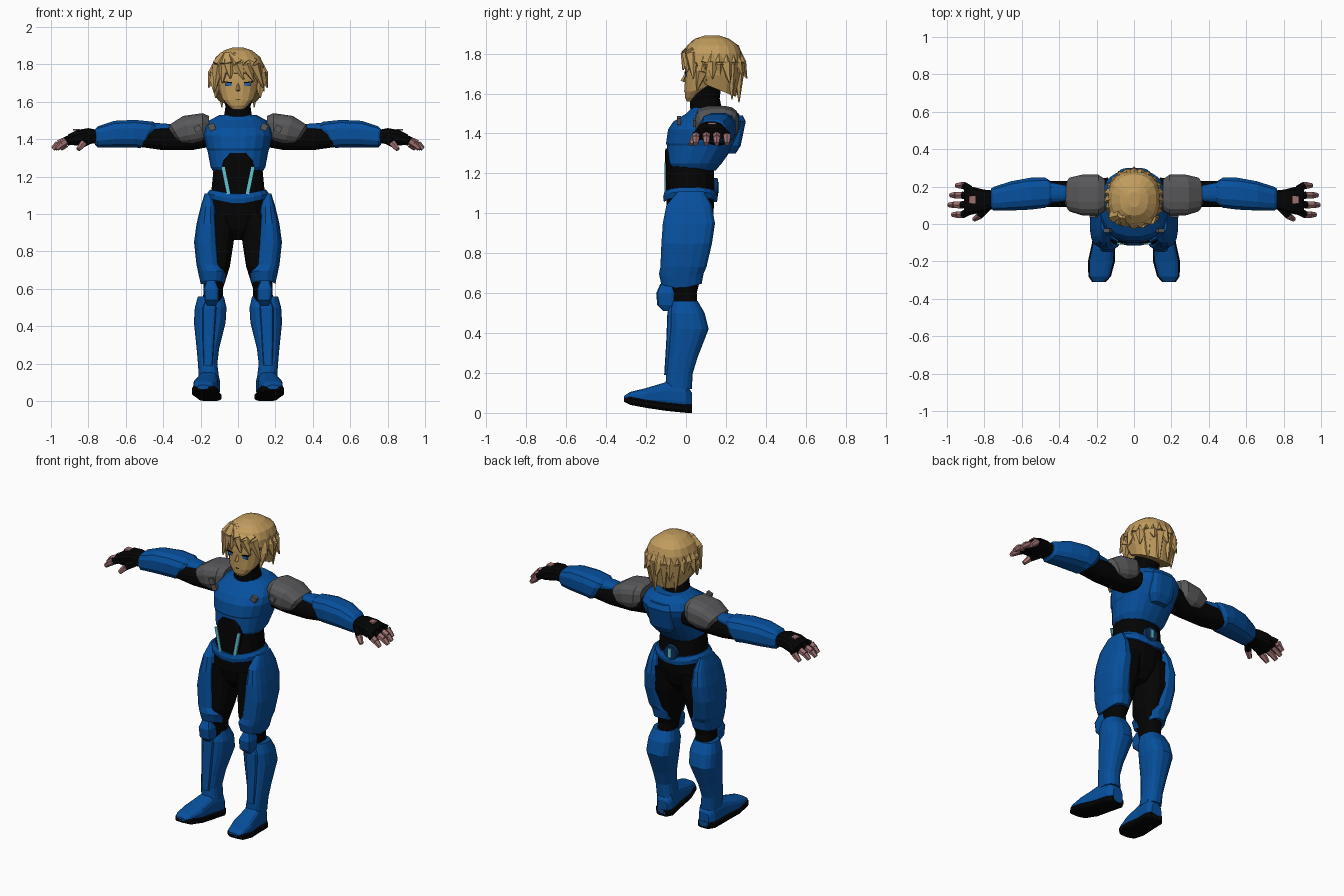
import bpy
import bmesh
import math
from mathutils import Matrix, Vector

default_cube = bpy.data.objects.get("Cube")
if default_cube:
    bpy.data.objects.remove(default_cube, do_unlink=True)


def material(name, red, green, blue):
    mat = bpy.data.materials.new(name)
    mat.use_nodes = True
    colour = (red, green, blue, 1)
    mat.diffuse_color = colour
    shader = next(n for n in mat.node_tree.nodes if n.type == "BSDF_PRINCIPLED")
    shader.inputs["Base Color"].default_value = colour
    shader.inputs["Roughness"].default_value = .8
    return mat


BLUE = material("armour blue", .002, .08, .34)
NAVY = material("dark blue", .004, .03, .11)
BLACK = material("suit black", .0012, .0012, .0012)
GREY = material("pad grey", .1, .1, .105)
GOLD = material("golden tan", .53, .33, .11)
SKIN = material("finger skin", .34, .16, .16)
CYAN = material("light cyan", .12, .55, .65)
IRIS = material("eye blue", .02, .12, .45)


def finish(name, bm, mat, mirror):
    """Turn a bmesh into a flat shaded object, mirrored over x when paired."""
    bmesh.ops.recalc_face_normals(bm, faces=bm.faces[:])
    mesh = bpy.data.meshes.new(name)
    bm.to_mesh(mesh)
    bm.free()
    mesh.materials.append(mat)
    obj = bpy.data.objects.new(name, mesh)
    bpy.context.collection.objects.link(obj)
    if mirror:
        obj.modifiers.new("Mirror", "MIRROR")


def loft(name, axis, rings, mat, power=2.4, sides=16, mirror=False, bend=None):
    """Skin rounded sections; each ring is (position, a_min, a_max, b_min, b_max)."""
    bm = bmesh.new()
    loops = []
    for t, a_min, a_max, b_min, b_max in rings:
        loop = []
        for i in range(sides):
            angle = math.tau * (i + .5) / sides
            c, s = math.cos(angle), math.sin(angle)
            c = math.copysign(abs(c) ** (2 / power), c)
            s = math.copysign(abs(s) ** (2 / power), s)
            a = (a_min + a_max) / 2 + (a_max - a_min) / 2 * c
            b = (b_min + b_max) / 2 + (b_max - b_min) / 2 * s
            point = {"x": (t, a, b), "y": (a, t, b), "z": (a, b, t)}[axis]
            point = bend(*point) if bend else point
            loop.append(bm.verts.new(point))
        loops.append(loop)
    for low, high in zip(loops, loops[1:]):
        for i in range(sides):
            j = (i + 1) % sides
            bm.faces.new((low[i], low[j], high[j], high[i]))
    bm.faces.new(loops[0])
    bm.faces.new(loops[-1])
    finish(name, bm, mat, mirror)


def body(name, rings, mat, **options):
    """Centred loft along z; each ring is (height, half_width, front, back)."""
    loft(name, "z", [(z, -w, w, f, b) for z, w, f, b in rings], mat, **options)


def rod(name, points, radii, mat, sides=6, mirror=False):
    """Tapered straight pieces joining the points, one radius per point."""
    bm = bmesh.new()
    points = [Vector(p) for p in points]
    for start, end, wide, narrow in zip(points, points[1:], radii, radii[1:]):
        line = end - start
        turn = line.to_track_quat("Z", "Y").to_matrix().to_4x4()
        bmesh.ops.create_cone(bm, cap_ends=True, segments=sides, radius1=wide, radius2=narrow,
                              depth=line.length, matrix=Matrix.Translation((start + end) / 2) @ turn)
    finish(name, bm, mat, mirror)


def block(name, centre, size, mat, tilt=0, mirror=False):
    bm = bmesh.new()
    place = Matrix.Translation(centre) @ Matrix.Rotation(tilt, 4, "Y") @ Matrix.Diagonal((*size, 1))
    bmesh.ops.create_cube(bm, size=1, matrix=place)
    finish(name, bm, mat, mirror)


# Torso: black undersuit, chest armour, front panel and belt
body("undersuit", [(.86, .04, -.04, .08), (.92, .12, -.08, .12), (1, .16, -.1, .14),
                   (1.12, .145, -.1, .145), (1.25, .132, -.09, .14)], BLACK)
body("chest_armour", [(1.215, .125, -.08, .15), (1.25, .148, -.1, .18), (1.34, .165, -.097, .245),
                      (1.35, .17, -.102, .25), (1.42, .185, -.092, .28), (1.46, .18, -.065, .29),
                      (1.5, .155, .0, .265), (1.53, .1, .03, .23)], BLUE, sides=20)
body("back_plate", [(1.3, .05, .15, .25), (1.34, .08, .15, .275), (1.46, .09, .15, .3),
                    (1.49, .07, .15, .285)], BLUE, power=4)
body("abdomen_panel", [(1.08, .045, -.1, 0), (1.13, .07, -.106, 0), (1.25, .088, -.106, 0),
                       (1.29, .078, -.106, 0), (1.325, .045, -.104, 0)], BLACK, power=5)
block("panel_light", (.066, -.104, 1.18), (.019, .009, .15), CYAN, tilt=.2, mirror=True)
body("belt", [(1.05, .165, -.112, .157), (1.075, .168, -.116, .16), (1.1, .152, -.11, .152)],
     BLUE, sides=20, bend=lambda x, y, z: (x, y, z + .2 * abs(x)))
rod("belt_disc", [(0, .13, 1.13), (0, .16, 1.13)], (.05, .045), NAVY, sides=12)
block("belt_disc_light", (0, .162, 1.13), (.022, .008, .055), CYAN)
block("chest_stud", (.14, -.035, 1.465), (.035, .02, .035), GREY, tilt=.4, mirror=True)

# Neck and head, with the jaw rising towards the ears
body("neck", [(1.46, .085, .02, .2), (1.53, .075, .02, .18), (1.575, .068, .02, .17),
              (1.66, .09, .04, .18)], BLACK)
body("face", [(1.56, .03, .005, .05), (1.58, .055, -.005, .09), (1.61, .088, -.008, .16),
              (1.66, .105, -.008, .22), (1.72, .115, -.008, .24), (1.8, .11, .0, .25)], GOLD,
     bend=lambda x, y, z: (x, y, z + max(y - .03, 0) * max(1.7 - z, 0) * 4))
rod("nose", [(0, .0, 1.7), (0, -.016, 1.66)], (.006, .012), GOLD, sides=4)
block("mouth", (0, -.007, 1.613), (.025, .005, .003), BLACK)
block("eye", (.052, -.001, 1.692), (.032, .009, .018), IRIS, mirror=True)
block("eyelid", (.054, -.003, 1.704), (.046, .009, .006), BLACK, tilt=-.12, mirror=True)


# Hair: cap cut back around the face, plus tapered locks
def cut_hair(x, y, z):
    if z < 1.74:
        y = max(y, .06 + (1.73 - z) / 3)
    if z < 1.65:
        z += .4 * (.16 - y)
    return x, y, z


body("hair_cap", [(1.62, .115, .02, .25), (1.69, .138, .0, .275), (1.73, .143, -.01, .283),
                  (1.755, .143, -.012, .285), (1.8, .138, -.014, .28), (1.84, .12, .005, .265),
                  (1.875, .075, .045, .215), (1.89, .03, .09, .17)], GOLD, sides=18, bend=cut_hair)
for i in range(15):
    angle = math.radians(-20 + 220 * i / 14)
    c, s = math.cos(angle), math.sin(angle)
    root = (.1 * c, .145 + .1 * s, 1.835)
    belly = (.128 * c, .14 + .13 * s, 1.75)
    flare = (.157 * c, .145 + .16 * s, 1.655 + .02 * (i % 3))
    nape = (.118 * c, .145 + .125 * s, 1.555 + .015 * (i % 3) if s > .5 else 1.65)
    rod("hair_lock", [root, belly, flare if i % 2 else nape], (.018, .034, .003), GOLD, 5)
# Fringe sweeping both ways from an off-centre parting
for x_belly, x_tip, z_tip in [(-.075, -.085, 1.7), (-.105, -.128, 1.65), (-.045, -.04, 1.725),
                              (.0, .03, 1.72), (.04, .085, 1.71), (.085, .135, 1.675)]:
    tip = (x_tip, -.018 + 3 * x_tip ** 2, z_tip)
    belly = (x_belly, .008 + 3 * x_belly ** 2, 1.795)
    rod("fringe_lock", [(-.045 + x_belly / 4, .05, 1.855), belly, tip], (.022, .036, .004), GOLD, 6)
rod("side_lock", [(.12, .09, 1.78), (.122, .08, 1.71), (.118, .055, 1.62)], (.02, .032, .004),
    GOLD, 5, mirror=True)

# Arms: undersuit sleeve, shoulder pad, upper plate and forearm guard
loft("sleeve", "x", [(.14, .07, .25, 1.36, 1.48), (.25, .09, .23, 1.34, 1.47),
                     (.4, .09, .23, 1.34, 1.465), (.54, .09, .23, 1.36, 1.46)], BLACK, mirror=True)
loft("shoulder_pad", "x", [(.155, .07, .24, 1.41, 1.525), (.19, .045, .265, 1.385, 1.54),
                           (.27, .045, .265, 1.37, 1.525), (.345, .065, .25, 1.375, 1.48),
                           (.365, .09, .22, 1.39, 1.46)], GREY, power=3, mirror=True,
     bend=lambda x, y, z: (x + max(x - .19, 0) * (z - 1.45) * 4, y, z))
block("pad_stud", (.215, .045, 1.455), (.035, .02, .035), GREY, tilt=.4, mirror=True)
loft("upper_arm_plate", "x", [(.33, .13, .2, 1.43, 1.475), (.38, .12, .21, 1.43, 1.483),
                              (.48, .11, .23, 1.42, 1.49)], BLUE, mirror=True)
loft("forearm_guard", "x", [(.435, .1, .235, 1.37, 1.482), (.46, .085, .25, 1.35, 1.495),
                            (.55, .075, .25, 1.355, 1.505), (.66, .07, .23, 1.355, 1.5),
                            (.75, .07, .2, 1.355, 1.47), (.765, .08, .19, 1.37, 1.455)],
     BLUE, power=2.8, sides=12, mirror=True,
     bend=lambda x, y, z: (x + .5 * (1.48 - z) if x < .5 else x, y, z))

# Hands: fingerless gloves with bare fingertips
loft("glove", "x", [(.75, .08, .18, 1.375, 1.45), (.8, .065, .185, 1.375, 1.46),
                    (.86, .05, .2, 1.365, 1.45), (.91, .05, .205, 1.37, 1.425)],
     BLACK, power=3, sides=12, mirror=True)
block("glove_window", (.865, .13, 1.45), (.035, .04, .009), SKIN, mirror=True)
for i, reach in enumerate((.97, .99, .98, .95)):
    y = .068 + .04 * i
    spread = y + .012 * (i - 1.5)
    knuckle = (.925 - .008 * abs(i - 1), spread, 1.39)
    middle = (reach - .03, spread, 1.375)
    rod("finger_base", [(.88, y, 1.405), knuckle], (.023, .022), BLACK, mirror=True)
    rod("fingertip", [knuckle, middle, (reach, spread, 1.348)], (.021, .02, .013), SKIN, mirror=True)
rod("thumb_base", [(.79, .085, 1.4), (.825, .045, 1.38)], (.026, .022), BLACK, mirror=True)
rod("thumb_tip", [(.825, .045, 1.38), (.855, .025, 1.345)], (.021, .013), SKIN, mirror=True)

# Legs: undersuit, thigh armour, knee pad and shin armour
loft("leg_undersuit", "z", [(.5, .08, .19, -.07, .06), (.6, .08, .185, -.09, .055),
                            (.72, .042, .19, -.11, .085), (.85, .022, .2, -.1, .125),
                            (1, .005, .18, -.09, .135)], BLACK, mirror=True)
loft("thigh_armour", "z", [(.62, .075, .2, -.125, .08), (.67, .062, .212, -.137, .09),
                           (.73, .09, .223, -.13, .104), (.85, .1, .236, -.125, .132),
                           (.95, .108, .222, -.118, .147), (1.04, .118, .2, -.1, .13),
                           (1.11, .14, .178, -.04, .09)], BLUE, power=2.8, mirror=True,
     bend=lambda x, y, z: (x, y, z + (.25 * abs(y + .03) if z < .7 else 0)))
loft("knee_pad", "z", [(.51, .12, .165, -.115, -.05), (.54, .1, .18, -.145, -.05),
                       (.6, .1, .185, -.15, -.05), (.645, .12, .17, -.13, -.05)],
     BLUE, power=4, sides=12, mirror=True)
loft("shin_armour", "z", [(.12, .1, .21, -.105, .03), (.2, .11, .215, -.1, .035),
                          (.28, .1, .222, -.093, .06), (.42, .065, .237, -.083, .115),
                          (.5, .06, .232, -.083, .095), (.56, .075, .215, -.07, .06)],
     BLUE, power=2.6, mirror=True)
loft("shin_plate", "z", [(.19, .135, .185, -.11, -.05), (.35, .125, .19, -.1, -.04),
                         (.5, .115, .19, -.094, -.04), (.55, .135, .17, -.08, -.04)],
     BLUE, power=4, sides=12, mirror=True)

# Feet: one outline (position, half_width, sole_height, top) shared by boot and sole
outline = [(.03, .035, 0, .1), (.0, .055, 0, .15), (-.1, .056, .01, .155),
           (-.2, .066, .025, .125), (-.28, .054, .04, .105), (-.31, .03, .055, .085)]


def turn_out(x, y, z):
    return x - .12 * y, y, z


loft("boot", "y", [(y, .15 - w, .15 + w, low + .01, top) for y, w, low, top in outline],
     BLUE, power=3, mirror=True, bend=turn_out)
loft("sole", "y", [(y, .143 - w, .157 + w, low, low + min(.045, top - low - .01))
                   for y, w, low, top in outline], BLACK, power=4, mirror=True, bend=turn_out)
